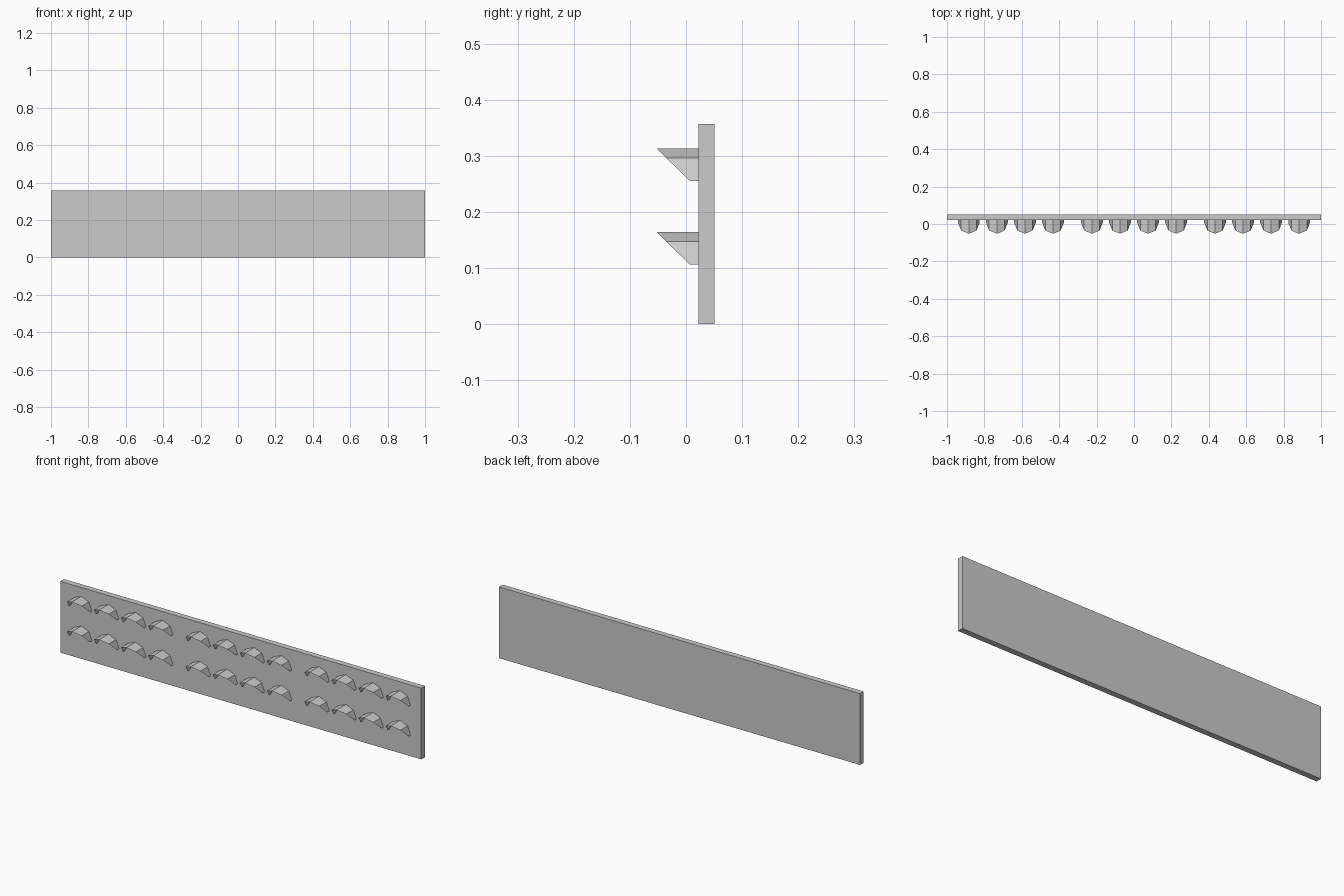
import bpy
import bmesh
from math import cos, sin, pi

cube = bpy.data.objects.get("Cube")
if cube:
    bpy.data.objects.remove(cube, do_unlink=True)

GREY = (0.6, 0.6, 0.6, 1)
grey = bpy.data.materials.new("plain grey")
grey.use_nodes = True
grey.diffuse_color = GREY
grey.node_tree.nodes["Principled BSDF"].inputs["Base Color"].default_value = GREY

BOARD_FRONT, BOARD_BACK, HEIGHT = 0.022, 0.051, 0.357


def finish(name, bm):
    mesh = bpy.data.meshes.new(name)
    bm.to_mesh(mesh)
    bm.free()
    mesh.materials.append(grey)
    obj = bpy.data.objects.new(name, mesh)
    bpy.context.collection.objects.link(obj)
    return obj


# Flat backing board
bm = bmesh.new()
bmesh.ops.create_cube(bm, size=1)
for v in bm.verts:
    v.co.x *= 2
    v.co.y = BOARD_FRONT if v.co.y < 0 else BOARD_BACK
    v.co.z = HEIGHT if v.co.z > 0 else 0
finish("board", bm)

# Louvre hood: half-octagon sheet, open below, front edge cut on a slant
RADIUS, SIDES = 0.058, 4
bm = bmesh.new()
rim, root = [], []
for i in range(SIDES + 1):
    a = pi * i / SIDES
    x, z = RADIUS * cos(a), RADIUS * sin(a)
    rim.append(bm.verts.new((x, 0.007 - z * 1.02, z)))
    root.append(bm.verts.new((x, BOARD_FRONT, z)))
for i in range(SIDES):
    bm.faces.new((rim[i], root[i], root[i + 1], rim[i + 1]))
bmesh.ops.recalc_face_normals(bm, faces=bm.faces)
if sum(f.normal.z for f in bm.faces) < 0:
    bmesh.ops.reverse_faces(bm, faces=bm.faces)
hood = finish("hood", bm)

# Two rows, three groups of four hoods
spots = [(group + 0.15 * (k - 1.5), z)
         for z in (0.106, 0.255)
         for group in (-0.658, 0, 0.658)
         for k in range(4)]
for n, (x, z) in enumerate(spots):
    part = hood if n == 0 else hood.copy()
    if n:
        bpy.context.collection.objects.link(part)
    part.name = f"hood_{n + 1}"
    part.location = (x, 0, z)
